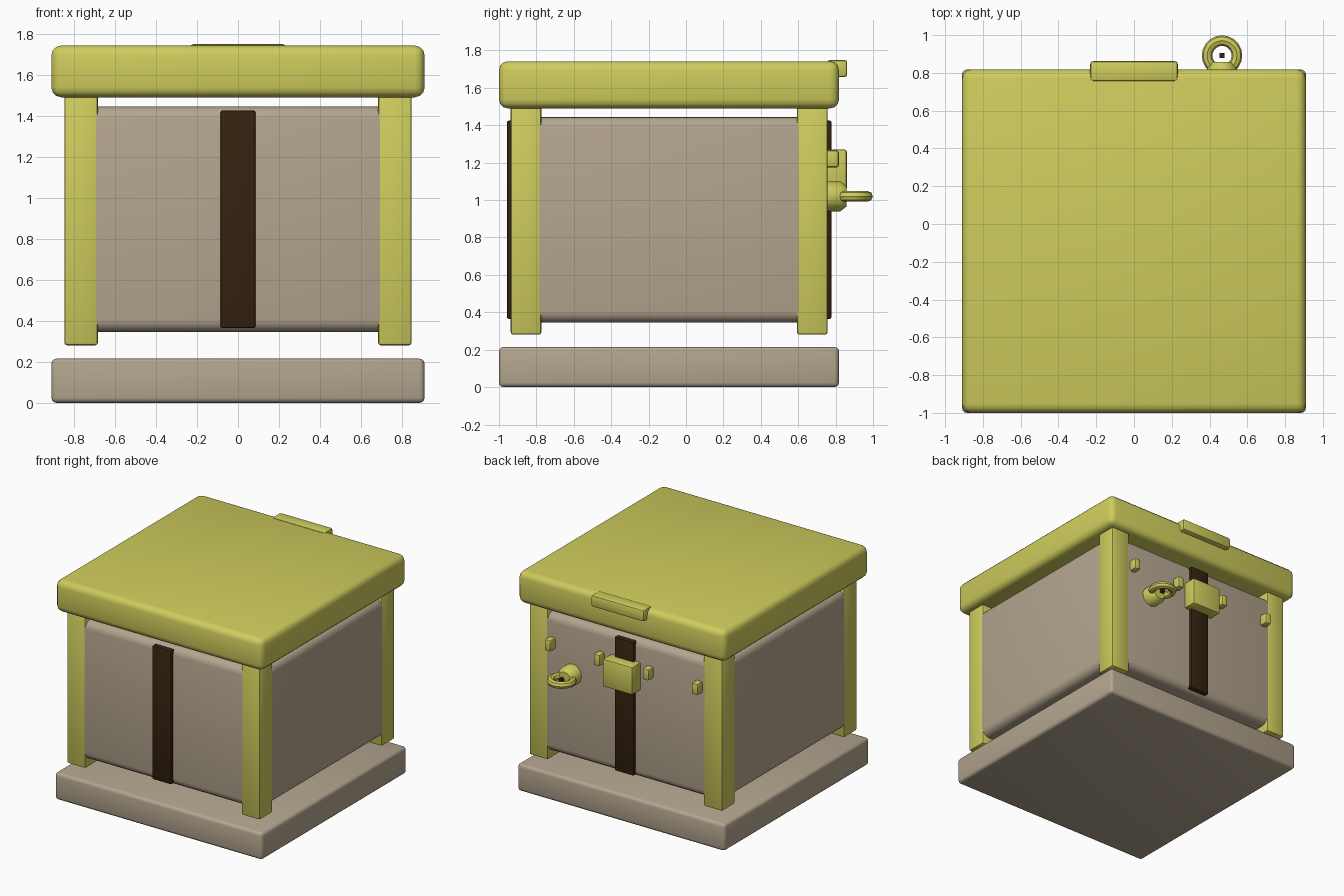
import bpy, bmesh, math
from mathutils import Matrix, Vector

if "Cube" in bpy.data.objects:
    bpy.data.objects.remove(bpy.data.objects["Cube"])


def material(name, rgb):
    m = bpy.data.materials.new(name)
    m.diffuse_color = (*rgb, 1)
    m.use_nodes = True
    m.node_tree.nodes["Principled BSDF"].inputs["Base Color"].default_value = m.diffuse_color
    return m


YELLOW = material("mustard yellow", (0.62, 0.605, 0.108))
TAUPE = material("taupe", (0.455, 0.38, 0.275))
BROWN = material("dark brown", (0.036, 0.016, 0.005))


def finish(name, bm, mat, smooth=True):
    bmesh.ops.recalc_face_normals(bm, faces=bm.faces)
    me = bpy.data.meshes.new(name)
    bm.to_mesh(me)
    bm.free()
    me.materials.append(mat)
    ob = bpy.data.objects.new(name, me)
    bpy.context.collection.objects.link(ob)
    if smooth:
        bpy.ops.object.select_all(action='DESELECT')
        bpy.context.view_layer.objects.active = ob
        ob.select_set(True)
        bpy.ops.object.shade_smooth_by_angle(angle=math.radians(40))
    return ob


def box(name, xs, ys, zs, mat, bevel=0.01, seg=3):
    """Rounded box between the given limits."""
    bm = bmesh.new()
    bmesh.ops.create_cube(bm, size=1)
    lo, hi = Vector((xs[0], ys[0], zs[0])), Vector((xs[1], ys[1], zs[1]))
    for v in bm.verts:
        v.co = Vector([(lo[i] + hi[i]) / 2 + v.co[i] * (hi[i] - lo[i]) for i in range(3)])
    if bevel:
        bmesh.ops.bevel(bm, geom=bm.edges[:], offset=bevel, segments=seg,
                        profile=0.5, affect='EDGES')
    return finish(name, bm, mat)


# Main volumes
box("base_slab", (-0.91, 0.91), (-1, 0.818), (0, 0.215), TAUPE, 0.025)
box("lid", (-0.91, 0.91), (-1, 0.818), (1.49, 1.742), YELLOW, 0.048)
box("chest_body", (-0.845, 0.845), (-0.935, 0.755), (0.345, 1.445), TAUPE, 0.06, 4)

# Corner posts, a hair proud of the body
for sx, side in ((-1, "left"), (1, "right")):
    x = sorted((sx * 0.683, sx * 0.847))
    box("front_post_" + side, x, (-0.937, -0.773), (0.28, 1.51), YELLOW, 0.014, 2)
    box("back_post_" + side, x, (0.593, 0.757), (0.28, 1.51), YELLOW, 0.014, 2)

# Straps front and back
box("front_strap", (-0.085, 0.085), (-0.958, -0.90), (0.365, 1.425), BROWN, 0.01, 2)
box("back_strap", (-0.085, 0.085), (0.72, 0.778), (0.365, 1.425), BROWN, 0.01, 2)

# Lid grip, latch and pegs on the back
box("lid_grip", (-0.232, 0.232), (0.755, 0.862), (1.657, 1.749), YELLOW, 0.015, 2)
box("latch", (-0.13, 0.13), (0.74, 0.86), (1.05, 1.27), YELLOW, 0.012, 2)
for i, x in enumerate((-0.645, -0.215, 0.215, 0.645)):
    box(f"peg_{i + 1}", (x - 0.027, x + 0.027), (0.74, 0.817), (1.175, 1.265),
        YELLOW, 0.012, 2)

# Round ring mount with a chamfered end
RX, RZ = 0.466, 1.02
bm = bmesh.new()
rings = []
for y, r in ((0.74, 0.08), (0.825, 0.08), (0.858, 0.055)):
    rings.append([bm.verts.new((RX + r * math.cos(a), y, RZ + r * math.sin(a)))
                  for a in (2 * math.pi * k / 12 for k in range(12))])
for a, b in zip(rings, rings[1:]):
    for k in range(12):
        n = (k + 1) % 12
        bm.faces.new((a[k], a[n], b[n], b[k]))
bm.faces.new(rings[0])
bm.faces.new(rings[-1])
finish("ring_mount", bm, YELLOW)

# Flat-lying pull ring
bpy.ops.mesh.primitive_torus_add(major_radius=0.079, minor_radius=0.028,
                                 major_segments=20, minor_segments=8,
                                 location=(RX, 0.892, RZ))
ring = bpy.context.object
ring.name = "pull_ring"
ring.data.materials.append(YELLOW)
bpy.ops.object.shade_smooth_by_angle(angle=math.radians(40))

# Small dark pin in the ring
box("ring_pin", (RX - 0.013, RX + 0.013), (0.88, 0.906), (1.0, 1.04), BROWN, 0)
